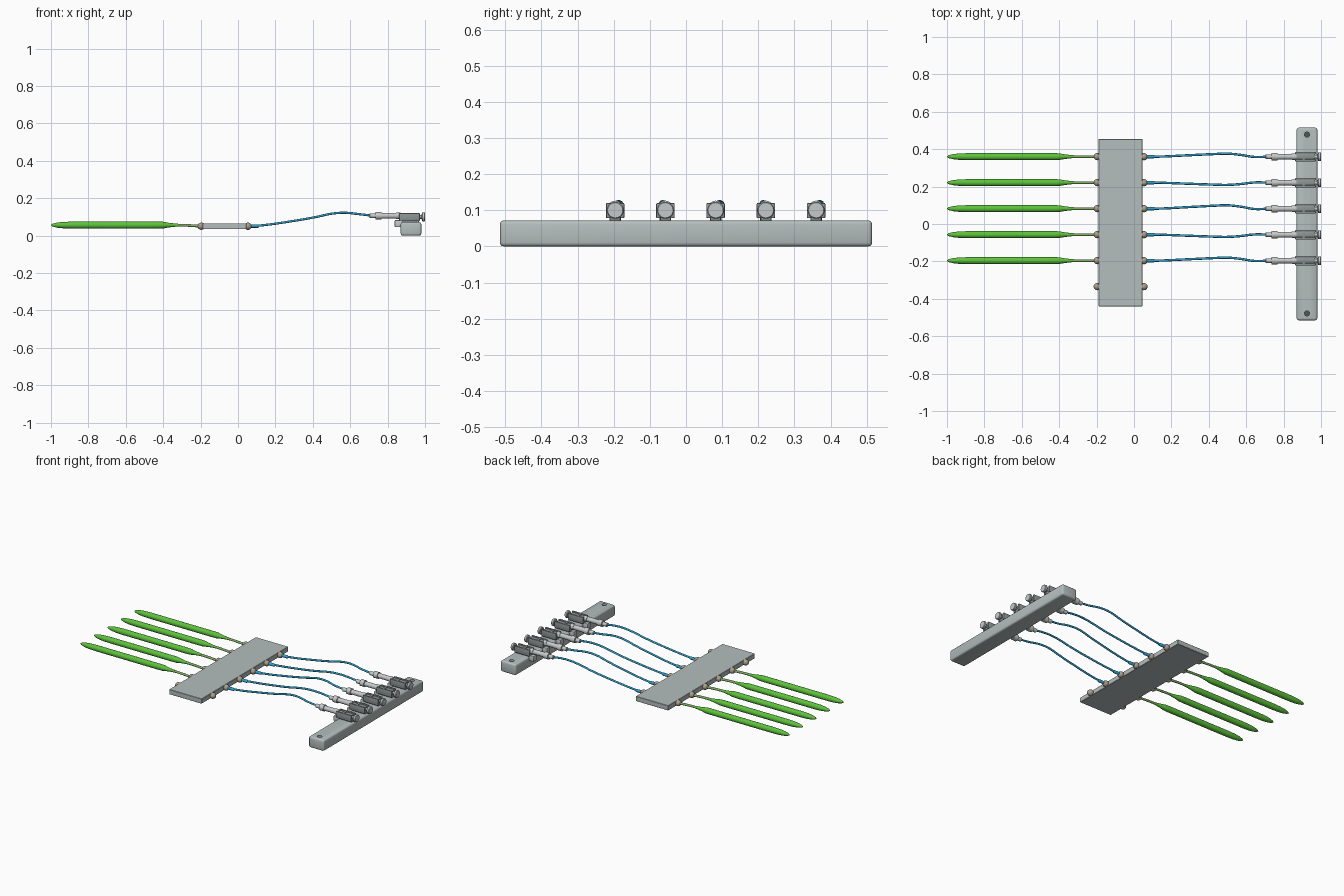
import bpy, bmesh, math
from mathutils import Vector

if "Cube" in bpy.data.objects:
    bpy.data.objects.remove(bpy.data.objects["Cube"])


def mat(name, rgb):
    m = bpy.data.materials.new(name)
    m.diffuse_color = (*rgb, 1)
    m.use_nodes = True
    m.node_tree.nodes["Principled BSDF"].inputs["Base Color"].default_value = m.diffuse_color
    return m


GREEN = mat("bright green", (0.11, 0.54, 0.045))
STALK = mat("muted green", (0.22, 0.42, 0.13))
BLUE = mat("tube blue", (0.03, 0.36, 0.62))
GREY = mat("plate grey", (0.46, 0.52, 0.51))
TAN = mat("port tan", (0.42, 0.35, 0.27))
PALE = mat("connector pale grey", (0.56, 0.59, 0.59))
DARK = mat("clamp grey", (0.27, 0.30, 0.30))
HOLE = mat("hole dark grey", (0.08, 0.09, 0.09))


def add(name, bm, material, smooth=True):
    bmesh.ops.recalc_face_normals(bm, faces=bm.faces)
    me = bpy.data.meshes.new(name)
    bm.to_mesh(me)
    bm.free()
    ob = bpy.data.objects.new(name, me)
    bpy.context.collection.objects.link(ob)
    me.materials.append(material)
    if smooth:
        bpy.ops.object.select_all(action='DESELECT')
        ob.select_set(True)
        bpy.context.view_layer.objects.active = ob
        bpy.ops.object.shade_smooth_by_angle(angle=math.radians(35))
    return ob


def lathe(name, profile, y, z, material, n=20):
    """Turned solid along x from (x, radius) pairs."""
    bm = bmesh.new()
    rings = [[bm.verts.new((x, y + r * math.cos(math.tau * i / n),
                            z + r * math.sin(math.tau * i / n))) for i in range(n)]
             for x, r in profile]
    for a, b in zip(rings, rings[1:]):
        for i in range(n):
            j = (i + 1) % n
            bm.faces.new((a[i], a[j], b[j], b[i]))
    bm.faces.new(rings[0])
    bm.faces.new(rings[-1])
    return add(name, bm, material)


def box(name, x, y, z, material, bevel=0.0, segments=2):
    """Box from (min, max) ranges with optional rounded edges."""
    bm = bmesh.new()
    bmesh.ops.create_cube(bm, size=1)
    for v in bm.verts:
        v.co = Vector(((r[0] + r[1]) / 2 + c * (r[1] - r[0])
                       for r, c in zip((x, y, z), v.co)))
    if bevel:
        bmesh.ops.bevel(bm, geom=bm.edges[:], offset=bevel, segments=segments,
                        profile=0.5, affect='EDGES')
    return add(name, bm, material, bevel > 0)


def tube(name, points, radius, material):
    """Round hose through the given points."""
    cu = bpy.data.curves.new(name, 'CURVE')
    cu.dimensions = '3D'
    cu.bevel_depth = radius
    cu.bevel_resolution = 3
    cu.resolution_u = 8
    cu.use_fill_caps = True
    sp = cu.splines.new('BEZIER')
    sp.bezier_points.add(len(points) - 1)
    for bp, p in zip(sp.bezier_points, points):
        bp.co = p
        bp.handle_left_type = bp.handle_right_type = 'AUTO'
    ob = bpy.data.objects.new(name, cu)
    bpy.context.collection.objects.link(ob)
    cu.materials.append(material)


# Manifold plate
box("manifold_plate", (-0.19, 0.045), (-0.44, 0.455), (0.034, 0.066), GREY, 0.002, 1)

# Support bar with two screw holes
bar = box("support_bar", (0.87, 0.98), (-0.515, 0.515), (0, 0.072), GREY, 0.011, 3)
for s in (-1, 1):
    bm = bmesh.new()
    bmesh.ops.create_cone(bm, cap_ends=True, segments=24, radius1=0.014,
                          radius2=0.014, depth=0.06)
    bmesh.ops.translate(bm, verts=bm.verts, vec=(0.925, s * 0.478, 0.075))
    cutter = add("hole_cutter", bm, HOLE, False)
    cutter.hide_render = True
    cutter.hide_set(True)
    mod = bar.modifiers.new("screw_hole", 'BOOLEAN')
    mod.operation = 'DIFFERENCE'
    mod.solver = 'EXACT'
    mod.object = cutter
    bm = bmesh.new()
    bmesh.ops.create_cone(bm, cap_ends=True, segments=24, radius1=0.0138,
                          radius2=0.0138, depth=0.004)
    bmesh.ops.translate(bm, verts=bm.verts, vec=(0.925, s * 0.478, 0.048))
    add("hole_floor", bm, HOLE, False)

# Rounded ports on both sides of the plate
rows = [0.36, 0.221, 0.082, -0.057, -0.196, -0.335]
for y in rows:
    for x, name in ((-0.196, "inlet_port"), (0.053, "outlet_port")):
        ball = [(x + 0.02 * math.cos(a), 0.0195 * math.sin(a))
                for a in (math.pi * (0.08 + 0.84 * k / 8) for k in range(9))]
        lathe(name, ball, y, 0.05, TAN, 16)

for i, y in enumerate(rows[:5]):
    # Sealed green bag and its stalk
    lathe("green_bag", [(-1.0, 0.002), (-0.99, 0.008), (-0.965, 0.014), (-0.93, 0.0175),
                        (-0.88, 0.0188), (-0.43, 0.0188), (-0.40, 0.018),
                        (-0.37, 0.0125), (-0.335, 0.0085), (-0.32, 0.008)],
          y, 0.056, GREEN)
    tube("bag_stalk", [(-0.35, y, 0.056), (-0.28, y, 0.055), (-0.2, y, 0.05)], 0.0075, STALK)

    # Curved blue hose with a thicker sleeve at the port
    w = (0.016, -0.012, 0.018, -0.012, 0.016)[i]
    lathe("hose_sleeve", [(0.06, 0.0095), (0.105, 0.0095), (0.112, 0.006)], y, 0.051, BLUE, 12)
    tube("blue_hose", [(0.06, y, 0.05), (0.12, y, 0.054), (0.3, y + w * 0.5, 0.079),
                       (0.42, y + w * 0.85, 0.1), (0.5, y + w, 0.117),
                       (0.57, y + w * 0.6, 0.122), (0.645, y - w * 0.1, 0.115),
                       (0.72, y, 0.106)], 0.0062, BLUE)

    # Stepped connector
    lathe("connector", [(0.703, 0.009), (0.705, 0.0125), (0.735, 0.0125), (0.736, 0.0205),
                        (0.766, 0.0205), (0.767, 0.0155), (0.845, 0.0155),
                        (0.846, 0.0175), (0.87, 0.0175)], y, 0.106, PALE)

    # Valve clamp: core, side rails, cross ribs and front foot
    box("clamp_core", (0.862, 0.968), (y - 0.015, y + 0.015), (0.07, 0.116), DARK, 0.004)
    for s in (-1, 1):
        c = y + s * 0.0195
        box("clamp_rail", (0.862, 0.972), (c - 0.006, c + 0.006), (0.078, 0.12), DARK, 0.003)
    box("clamp_rib", (0.9, 0.915), (y - 0.021, y + 0.021), (0.09, 0.12), DARK, 0.002)
    box("clamp_foot", (0.838, 0.878), (y - 0.016, y + 0.016), (0.046, 0.083), PALE, 0.004)

    # Thumb screw
    lathe("thumb_screw", [(0.955, 0.01), (0.982, 0.01), (0.983, 0.021), (0.986, 0.0235),
                          (0.997, 0.0235), (1.0, 0.021)], y, 0.1, PALE)
